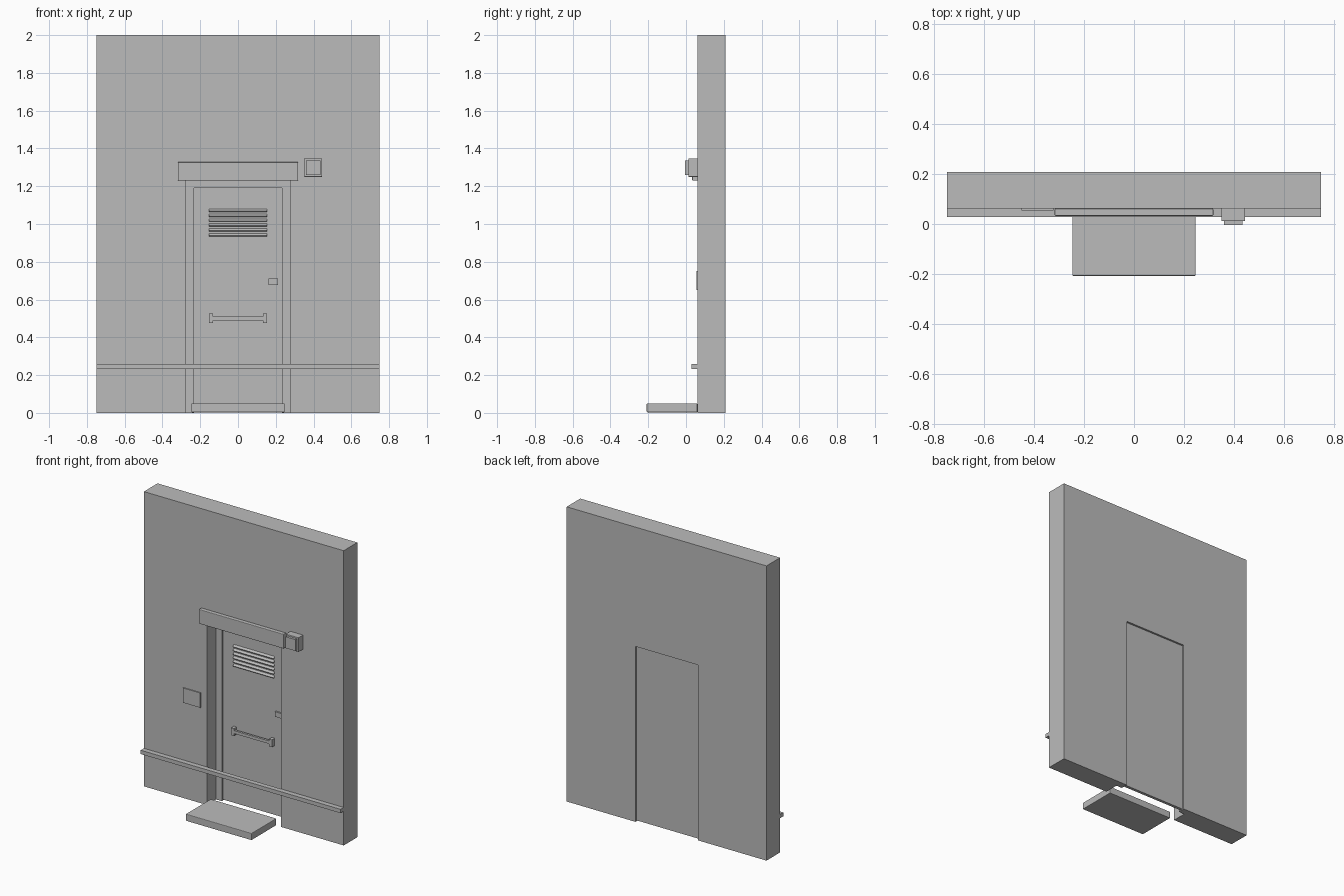
import bpy, bmesh, math
from mathutils import Matrix, Vector

cube = bpy.data.objects.get("Cube")
if cube:
    bpy.data.objects.remove(cube, do_unlink=True)

# One plain grey for everything
grey = bpy.data.materials.new("plain grey")
grey.use_nodes = True
colour = (0.5, 0.5, 0.5, 1)
grey.diffuse_color = colour
grey.node_tree.nodes["Principled BSDF"].inputs["Base Color"].default_value = colour


def finish(name, bm, bevel=0):
    bmesh.ops.recalc_face_normals(bm, faces=bm.faces)
    mesh = bpy.data.meshes.new(name)
    bm.to_mesh(mesh)
    bm.free()
    mesh.materials.append(grey)
    obj = bpy.data.objects.new(name, mesh)
    bpy.context.collection.objects.link(obj)
    if bevel:
        mod = obj.modifiers.new("soft edges", "BEVEL")
        mod.width = bevel
        mod.segments = 2
    return obj


def add_box(bm, x, y, z, tilt=0):
    """Add a box spanning three (low, high) ranges, tilted about its x axis."""
    centre = Vector([(a + b) / 2 for a, b in (x, y, z)])
    size = [b - a for a, b in (x, y, z)]
    bmesh.ops.create_cube(bm, size=1, matrix=Matrix.Translation(centre)
                          @ Matrix.Rotation(tilt, 4, "X") @ Matrix.Diagonal((*size, 1)))


def box(name, x, y, z, bevel=0):
    bm = bmesh.new()
    add_box(bm, x, y, z)
    return finish(name, bm, bevel)


def portal(name, outer, top, inner, inner_top, front, back):
    """Upside-down U in the xz plane, extruded along y."""
    pts = [(-outer, 0), (-outer, top), (outer, top), (outer, 0),
           (inner, 0), (inner, inner_top), (-inner, inner_top), (-inner, 0)]
    bm = bmesh.new()
    face = bm.faces.new([bm.verts.new((x, front, z)) for x, z in pts])
    ext = bmesh.ops.extrude_face_region(bm, geom=[face])
    moved = [v for v in ext["geom"] if isinstance(v, bmesh.types.BMVert)]
    bmesh.ops.translate(bm, vec=(0, back - front, 0), verts=moved)
    return finish(name, bm)


WALL, BACK, DOOR = 0.062, 0.208, 0.175

# Wall with doorway, and the frame set deep in it
portal("wall", 0.75, 2, 0.278, 1.235, WALL, BACK)
portal("door_frame", 0.278, 1.235, 0.234, 1.19, 0.16, BACK)

# Door leaf and kick plate
box("door", (-0.234, 0.234), (DOOR, 0.195), (0.005, 1.19))
box("kick_plate", (-0.205, 0.205), (DOOR - 0.004, DOOR), (0.03, 0.19))

# Louvred vent of tilted slats
bm = bmesh.new()
for i in range(6):
    z = 0.945 + i * 0.026
    add_box(bm, (-0.153, 0.153), (DOOR - 0.014, DOOR + 0.012),
            (z - 0.003, z + 0.003), math.radians(40))
finish("vent_slats", bm)

# Pull handle: a bar between two end blocks
bm = bmesh.new()
for side in (-1, 1):
    add_box(bm, sorted((side * 0.132, side * 0.153)), (DOOR - 0.03, DOOR), (0.475, 0.525))
add_box(bm, (-0.132, 0.132), (DOOR - 0.027, DOOR - 0.012), (0.49, 0.51))
finish("door_handle", bm)
box("door_lock", (0.162, 0.212), (DOOR - 0.012, DOOR), (0.678, 0.712))

# Fittings on the wall
box("lintel", (-0.318, 0.318), (0.033, WALL), (1.23, 1.328), 0.004)
box("sign_plate", (-0.452, -0.322), (0.055, WALL), (0.65, 0.75))
box("guard_rail", (-0.75, 0.75), (0.028, WALL), (0.232, 0.258))
box("lamp_body", (0.35, 0.446), (0.012, WALL), (1.25, 1.347), 0.002)
box("lamp_lens", (0.36, 0.436), (-0.004, 0.012), (1.26, 1.337))

# Doorstep
box("doorstep", (-0.247, 0.247), (-0.208, 0.06), (0.003, 0.05), 0.004)
